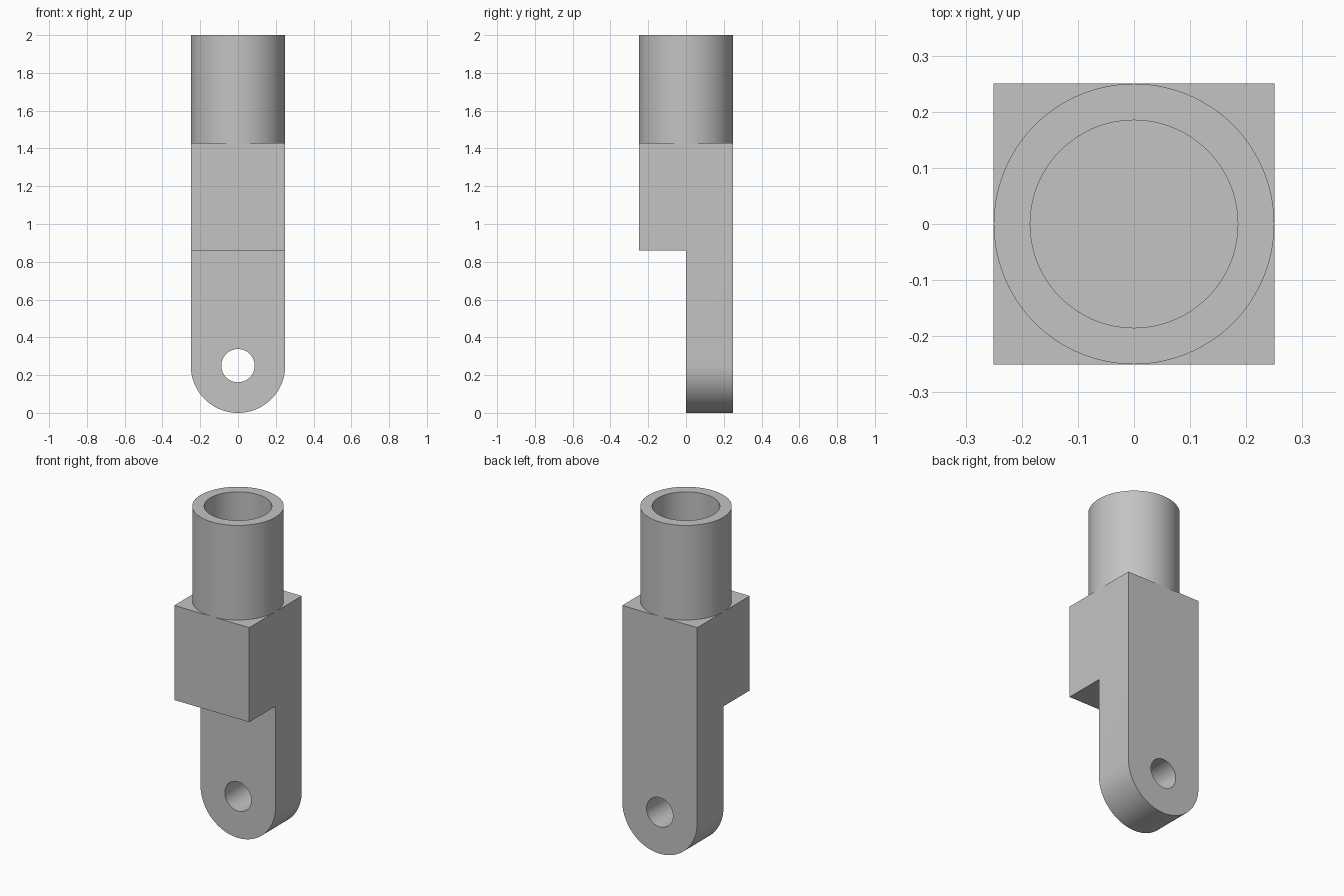
import bpy, bmesh, math

R = 0.25            # half width and outer radius
BORE = 0.185        # socket bore radius
PIN = 0.088         # pin hole radius
SHOULDER, STEP, TOP = 1.43, 0.86, 2.0
SEGS = 96

if "Cube" in bpy.data.objects:
    bpy.data.objects.remove(bpy.data.objects["Cube"], do_unlink=True)

grey = bpy.data.materials.new("plain grey")
grey.use_nodes = True
colour = (0.55, 0.55, 0.55, 1)
grey.diffuse_color = colour
grey.node_tree.nodes["Principled BSDF"].inputs["Base Color"].default_value = colour


def make_object(name, bm):
    bmesh.ops.recalc_face_normals(bm, faces=bm.faces)
    mesh = bpy.data.meshes.new(name)
    bm.to_mesh(mesh)
    bm.free()
    mesh.materials.append(grey)
    obj = bpy.data.objects.new(name, mesh)
    bpy.context.collection.objects.link(obj)
    return obj


def prism(name, outline, y0, y1):
    """Extrude an (x, z) outline from y0 to y1."""
    bm = bmesh.new()
    face = bm.faces.new([bm.verts.new((x, y0, z)) for x, z in outline])
    ext = bmesh.ops.extrude_face_region(bm, geom=[face])
    moved = [v for v in ext["geom"] if isinstance(v, bmesh.types.BMVert)]
    bmesh.ops.translate(bm, verts=moved, vec=(0, y1 - y0, 0))
    return make_object(name, bm)


def arc(radius, start, end, steps):
    """Points of an arc around the pin axis."""
    angles = [start + (end - start) * i / steps for i in range(steps + 1)]
    return [(radius * math.cos(a), R + radius * math.sin(a)) for a in angles]


def smooth(obj):
    bpy.ops.object.select_all(action="DESELECT")
    obj.select_set(True)
    bpy.context.view_layer.objects.active = obj
    bpy.ops.object.shade_smooth_by_angle(angle=math.radians(30))


# Body: square bar with a rounded lower end
body = prism("body", arc(R, math.pi, math.tau, SEGS // 2)
             + [(R, SHOULDER), (-R, SHOULDER)], -R, R)

# Cutters: front notch that leaves the half-thickness tang, and the pin hole
notch = prism("notch_cutter", [(-1, -1), (1, -1), (1, STEP), (-1, STEP)], -1, 0)
pin_hole = prism("pin_hole_cutter", arc(PIN, 0, math.tau, SEGS)[:-1], -1, 1)
for cutter in (notch, pin_hole):
    mod = body.modifiers.new(cutter.name, "BOOLEAN")
    mod.operation = "DIFFERENCE"
    mod.solver = "EXACT"
    mod.object = cutter
    bpy.context.view_layer.objects.active = body
    bpy.ops.object.modifier_apply(modifier=mod.name)
    bpy.data.objects.remove(cutter, do_unlink=True)
smooth(body)

# Socket: turned tube standing on the body
bm = bmesh.new()
verts = [bm.verts.new((r, 0, z)) for r, z in
         ((R, SHOULDER), (R, TOP), (BORE, TOP), (BORE, SHOULDER))]
edges = [bm.edges.new(pair) for pair in zip(verts, verts[1:])]
bmesh.ops.spin(bm, geom=verts + edges, cent=(0, 0, 0), axis=(0, 0, 1),
               angle=math.tau, steps=SEGS, use_merge=True)
bmesh.ops.remove_doubles(bm, verts=bm.verts, dist=0.0001)
socket = make_object("socket", bm)
smooth(socket)
